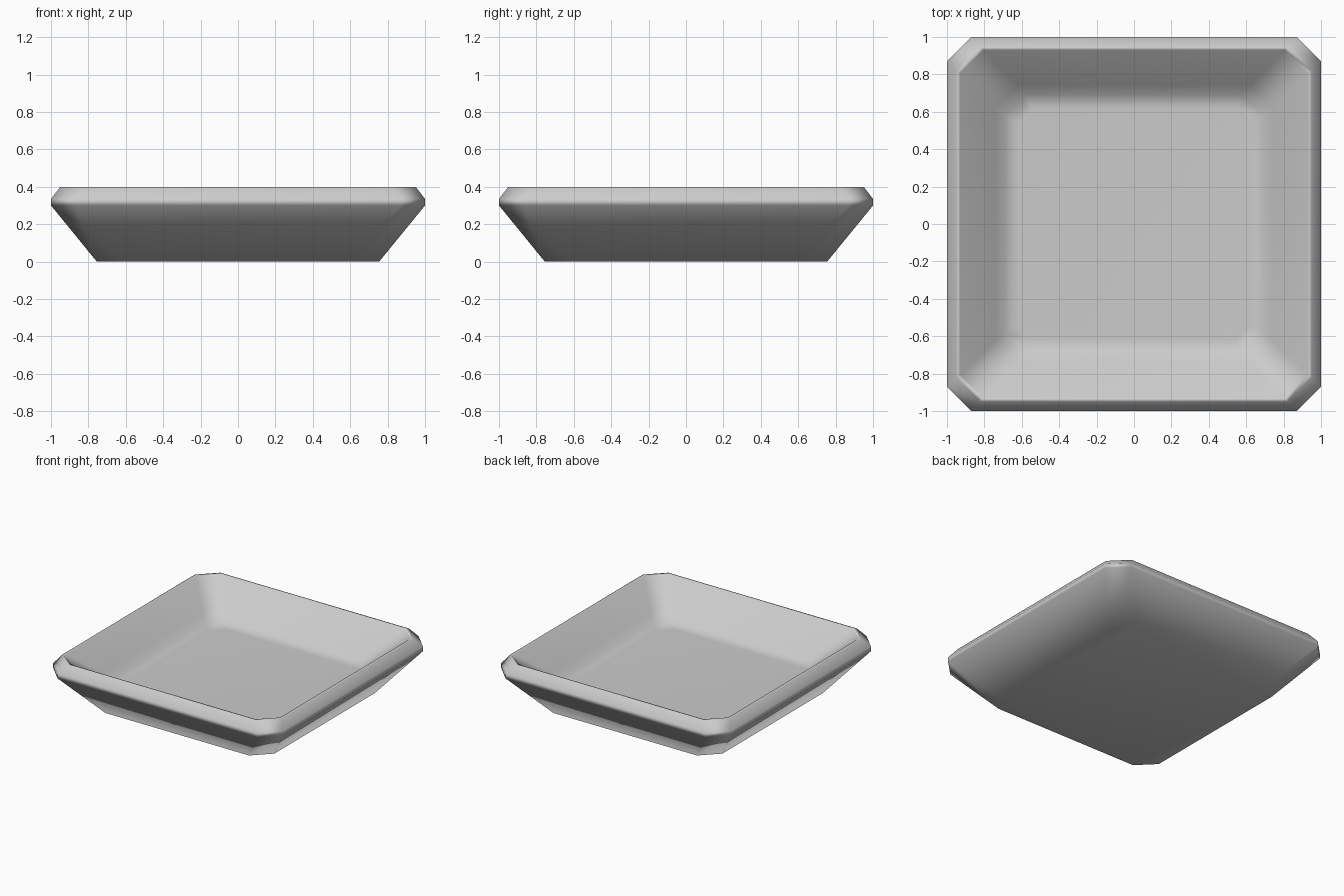
import bpy
import bmesh
import math

cube = bpy.data.objects.get("Cube")
if cube:
    bpy.data.objects.remove(cube, do_unlink=True)

grey = bpy.data.materials.new("plain grey")
grey.use_nodes = True
grey.diffuse_color = (0.6, 0.6, 0.6, 1)
grey.node_tree.nodes["Principled BSDF"].inputs["Base Color"].default_value = (0.6, 0.6, 0.6, 1)

# Profile from base, up the outside, over the rim, down to the floor:
# half width, corner cut, height
PROFILE = [
    (0.755, 0.13, 0.0),
    (1.0, 0.13, 0.30),
    (1.0, 0.13, 0.335),
    (0.95, 0.13, 0.40),
    (0.93, 0.125, 0.40),
    (0.74, 0.12, 0.23),
    (0.69, 0.11, 0.18),
    (0.62, 0.08, 0.155),
]


def ring(bm, half, cut, z):
    """Square ring with cut corners."""
    inner = half - cut
    verts = []
    for k in range(4):
        c, s = math.cos(k * math.pi / 2), math.sin(k * math.pi / 2)
        for x, y in ((half, -inner), (half, inner)):
            verts.append(bm.verts.new((x * c - y * s, x * s + y * c, z)))
    return verts


# Square dish with a hollow top
bm = bmesh.new()
rings = [ring(bm, *p) for p in PROFILE]
for low, high in zip(rings, rings[1:]):
    for i in range(8):
        j = (i + 1) % 8
        bm.faces.new((low[i], low[j], high[j], high[i]))
bm.faces.new(rings[0][::-1])
bm.faces.new(rings[-1])
bmesh.ops.recalc_face_normals(bm, faces=bm.faces)
mesh = bpy.data.meshes.new("square_dish")
bm.to_mesh(mesh)
bm.free()
mesh.materials.append(grey)
dish = bpy.data.objects.new("square_dish", mesh)
bpy.context.collection.objects.link(dish)

# Smooth shading with a crisp base
bpy.ops.object.select_all(action="DESELECT")
dish.select_set(True)
bpy.context.view_layer.objects.active = dish
bpy.ops.object.shade_smooth_by_angle(angle=math.radians(48))
weighted = dish.modifiers.new("weighted_normals", "WEIGHTED_NORMAL")
weighted.keep_sharp = True
